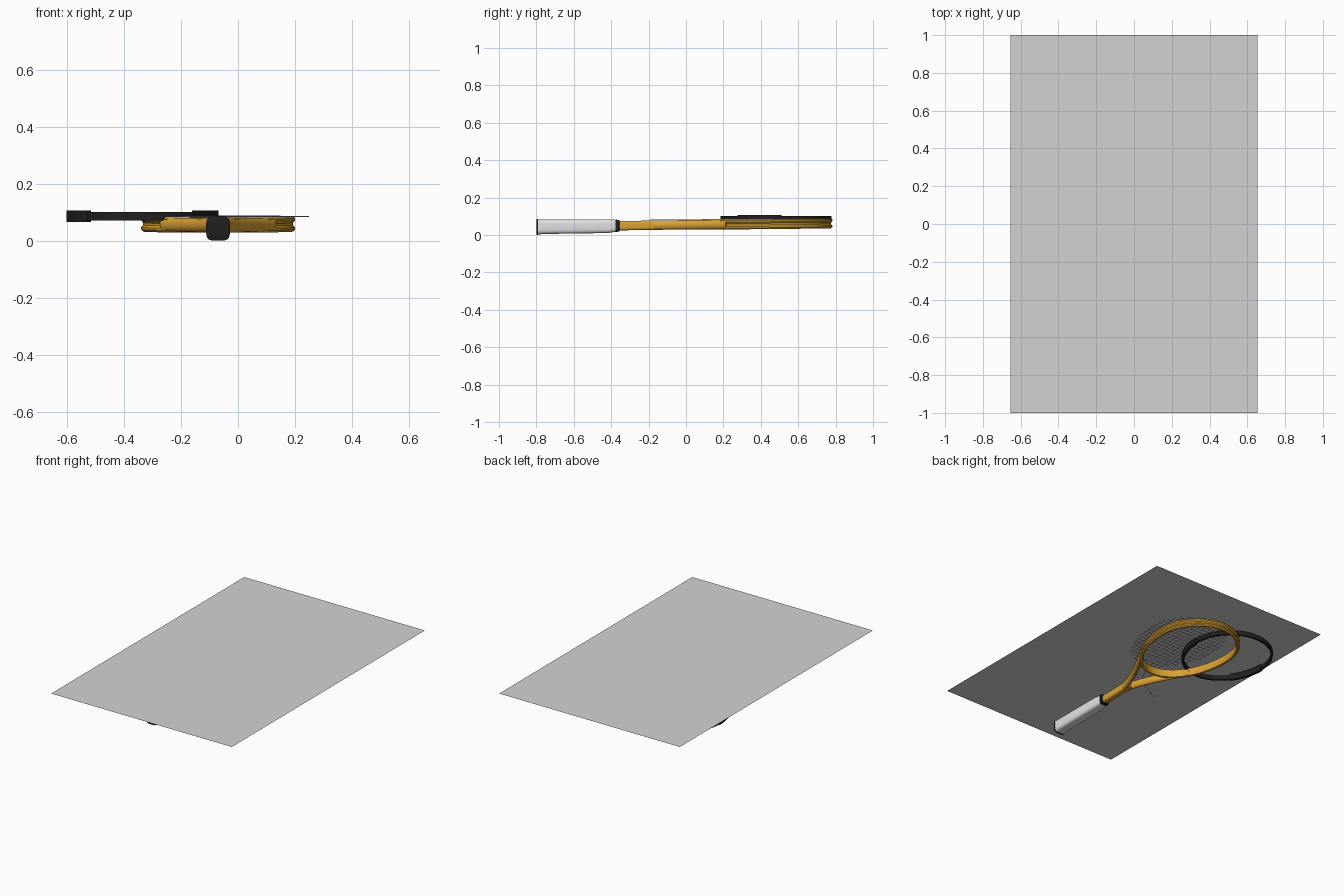
import bpy, bmesh
from math import sin, cos, pi, sqrt
from mathutils import Vector

if "Cube" in bpy.data.objects:
    bpy.data.objects.remove(bpy.data.objects["Cube"])


def material(name, color):
    m = bpy.data.materials.new(name)
    m.use_nodes = True
    m.diffuse_color = (*color, 1)
    m.node_tree.nodes["Principled BSDF"].inputs["Base Color"].default_value = (*color, 1)
    return m


AMBER = material("amber", (0.70, 0.36, 0.035))
BLACK = material("black", (0.014, 0.014, 0.014))
WRAP = material("wrap_white", (0.75, 0.75, 0.75))
STRING = material("string_grey", (0.5, 0.5, 0.5))
SHEET = material("sheet_grey", (0.65, 0.65, 0.65))
AXIS_X = -0.07


def finish(name, bm, mat, smooth=True):
    bmesh.ops.recalc_face_normals(bm, faces=bm.faces)
    me = bpy.data.meshes.new(name)
    bm.to_mesh(me)
    bm.free()
    me.materials.append(mat)
    ob = bpy.data.objects.new(name, me)
    bpy.context.collection.objects.link(ob)
    if smooth:
        bpy.ops.object.select_all(action="DESELECT")
        ob.select_set(True)
        bpy.context.view_layer.objects.active = ob
        bpy.ops.object.shade_smooth_by_angle(angle=0.7)
    return ob


def skin(bm, rings, closed):
    # Join neighbouring rings with quads, cap the ends of open tubes
    n = len(rings[0])
    pairs = list(zip(rings, rings[1:])) + ([(rings[-1], rings[0])] if closed else [])
    for a, b in pairs:
        for i in range(n):
            j = (i + 1) % n
            bm.faces.new((a[i], a[j], b[j], b[i]))
    if not closed:
        bm.faces.new(rings[0])
        bm.faces.new(rings[-1])


def sweep(name, path, section, mat, closed=False):
    # Section points are (outward offset, height)
    bm, rings, n = bmesh.new(), [], len(path)
    for i, p in enumerate(path):
        a = path[i - 1] if (closed or i > 0) else p
        b = path[(i + 1) % n] if (closed or i < n - 1) else p
        t = (b - a).normalized()
        out = Vector((t.y, -t.x, 0))
        rings.append([bm.verts.new(p + out * u + Vector((0, 0, v))) for u, v in section])
    skin(bm, rings, closed)
    return finish(name, bm, mat)


def loft(name, stations, mat, sides=24):
    # Stations are (y, half width, half height, centre height)
    bm, rings = bmesh.new(), []

    def soft(c):
        return (1 if c > 0 else -1) * sqrt(abs(c))

    for y, w, h, z in stations:
        angles = [2 * pi * (i + 0.5) / sides for i in range(sides)]
        rings.append([bm.verts.new((AXIS_X + w * soft(cos(a)), y, z + h * soft(sin(a))))
                      for a in angles])
    skin(bm, rings, False)
    return finish(name, bm, mat)


def frame_z(y):
    return 0.054 + 0.01 * y


def egg_point(a, cx, cy, half, top, low, z):
    return Vector((cx + half * cos(a), cy + (top if sin(a) > 0 else low) * sin(a), z))


def egg(cx, cy, half, top, low, n=96, start=0, end=2 * pi):
    step = (end - start) / n
    return [egg_point(start + i * step, cx, cy, half, top, low, 0) for i in range(n)]


# Head hoop with a string groove along its outer side
groove = [(0.012, -0.02), (0.012, -0.012), (0.005, -0.004), (0.005, 0.004),
          (0.012, 0.012), (0.012, 0.02), (0.005, 0.027), (-0.007, 0.025),
          (-0.013, 0.012), (-0.013, -0.012), (-0.007, -0.025), (0.005, -0.027)]
hoop = egg(AXIS_X, 0.49, 0.258, 0.28, 0.40)
for p in hoop:
    p.z = frame_z(p.y)
sweep("head_hoop", hoop, groove, AMBER, closed=True)

# Throat arms, one on each side
arm_section = [(0.017 * cos(2 * pi * i / 12), 0.025 * sin(2 * pi * i / 12)) for i in range(12)]
start, bend, end = Vector((0.01, -0.17, 0)), Vector((0.03, -0.04, 0)), Vector((0.19, 0.22, 0))
for side, label in ((1, "left"), (-1, "right")):
    arm = []
    for i in range(15):
        t = i / 14
        p = start * (1 - t) ** 2 + bend * 2 * t * (1 - t) + end * t ** 2
        arm.append(Vector((AXIS_X + side * p.x, p.y, frame_z(p.y))))
    sweep("throat_arm_" + label, arm, arm_section, AMBER)

# Shaft, collar, grip and butt cap
loft("shaft", [(-0.37, 0.023, 0.025, 0.049), (-0.24, 0.022, 0.025, 0.051),
               (-0.12, 0.024, 0.024, 0.053)], AMBER)
loft("collar", [(-0.378, 0.031, 0.031, 0.049), (-0.374, 0.033, 0.033, 0.049),
                (-0.358, 0.031, 0.031, 0.049), (-0.355, 0.027, 0.027, 0.049)], BLACK)
loft("grip", [(-0.793, 0.040, 0.041, 0.043), (-0.76, 0.039, 0.039, 0.044),
              (-0.42, 0.036, 0.037, 0.047), (-0.375, 0.031, 0.032, 0.049)], WRAP)
loft("butt_cap", [(-0.80, 0.036, 0.037, 0.043), (-0.797, 0.042, 0.043, 0.043),
                  (-0.790, 0.042, 0.043, 0.043)], BLACK)


# String bed, lying slightly off the head
def strands(name, lines, radius=0.0016):
    cu = bpy.data.curves.new(name, "CURVE")
    cu.dimensions = "3D"
    cu.bevel_depth = radius
    cu.bevel_resolution = 0
    for line in lines:
        sp = cu.splines.new("POLY")
        sp.points.add(len(line) - 1)
        for q, co in zip(sp.points, line):
            q.co = (*co, 1)
    cu.materials.append(STRING)
    ob = bpy.data.objects.new(name, cu)
    bpy.context.collection.objects.link(ob)


BED_X, BED_Y, BED_W, BED_TOP, BED_LOW, BED_Z = 0.0, 0.47, 0.25, 0.28, 0.40, 0.084
mains, crosses = [], []
for i in range(16):
    u = (i - 7.5) / 8
    k = sqrt(1 - u * u)
    x = BED_X + BED_W * u
    mains.append([(x, BED_Y - BED_LOW * k, BED_Z), (x, BED_Y + BED_TOP * k, BED_Z)])
for i in range(20):
    y = BED_Y - BED_LOW + (BED_LOW + BED_TOP) * (i + 0.7) / 20.4
    v = (y - BED_Y) / (BED_TOP if y > BED_Y else BED_LOW)
    w = BED_W * sqrt(max(0, 1 - v * v))
    crosses.append([(BED_X - w, y, BED_Z + 0.001), (BED_X + w, y, BED_Z + 0.001)])
strands("main_strings", mains)
strands("cross_strings", crosses)
strands("loose_string", [[(-0.05, 0.08, BED_Z), (-0.10, -0.03, BED_Z),
                          (-0.165, -0.105, BED_Z), (-0.315, -0.19, BED_Z)]])

# Loose guard ring beside the head, with two thicker side pads
RING = (-0.335, 0.51, 0.258, 0.262, 0.32)


def band(w, low, high):
    return [(w, low), (w, high), (-w, high), (-w, low)]


sweep("guard_ring", egg(*RING), band(0.006, 0.070, 0.100), BLACK, closed=True)
sweep("guard_pad_left", egg(*RING, 20, -0.8, 0.0), band(0.0085, 0.066, 0.106), BLACK)
sweep("guard_pad_right", egg(*RING, 20, pi, pi + 0.8), band(0.0085, 0.066, 0.106), BLACK)

# Flat sheet spread over everything
bm = bmesh.new()
bm.faces.new([bm.verts.new((sx * 0.655, sy, 0.124))
              for sx, sy in ((-1, -1), (1, -1), (1, 1), (-1, 1))])
sheet = finish("cover_sheet", bm, SHEET, smooth=False)
if sheet.data.polygons[0].normal.z < 0:
    sheet.data.flip_normals()
